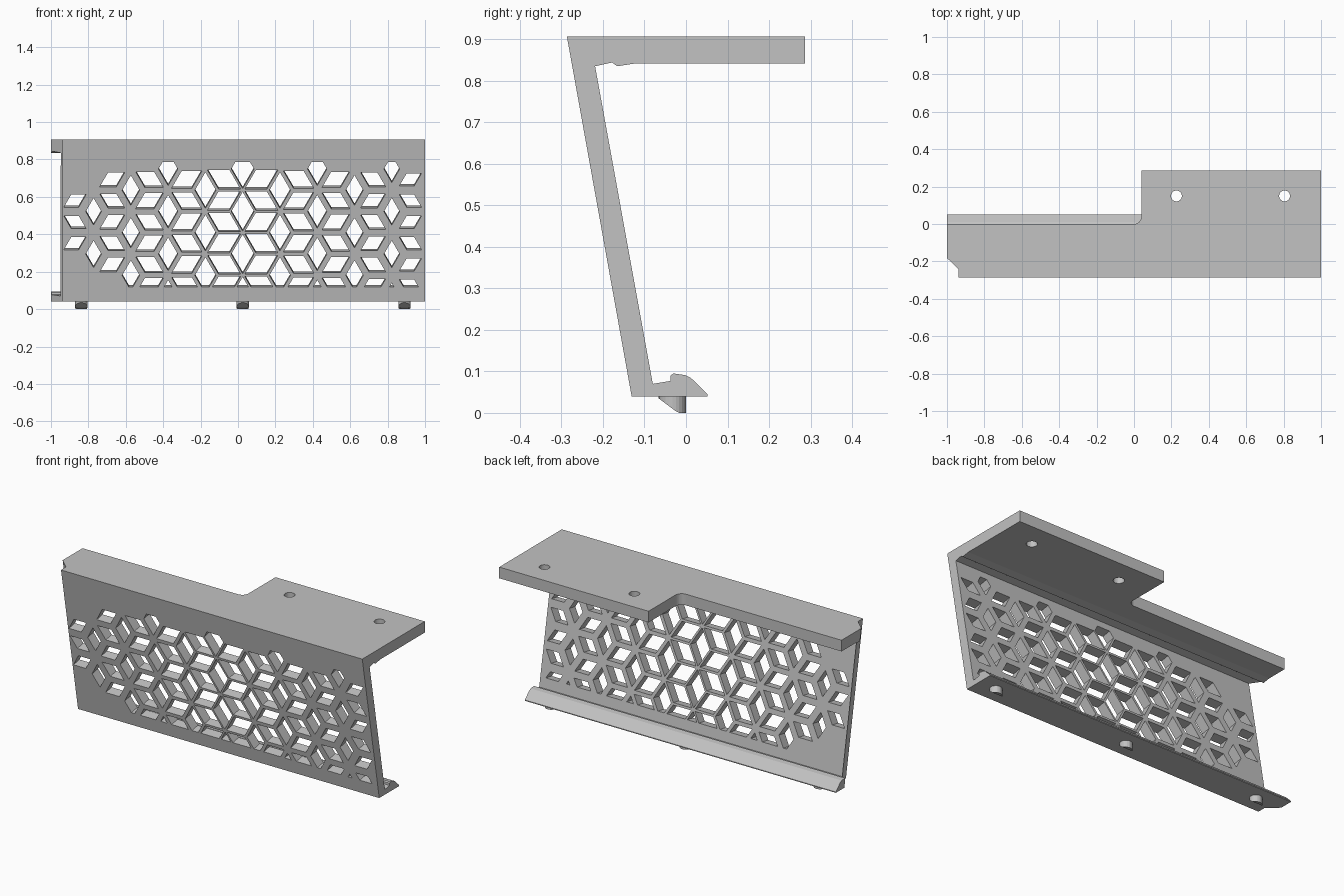
import bpy, bmesh, math
from mathutils import Vector

cube = bpy.data.objects.get("Cube")
if cube:
    bpy.data.objects.remove(cube)

grey = bpy.data.materials.new("matte_grey")
grey.use_nodes = True
grey.diffuse_color = (0.54, 0.54, 0.54, 1)
grey.node_tree.nodes["Principled BSDF"].inputs["Base Color"].default_value = grey.diffuse_color


def prism(bm, start, end):
    """Closed solid between two matching outlines."""
    a = [bm.verts.new(p) for p in start]
    b = [bm.verts.new(p) for p in end]
    faces = [bm.faces.new(a), bm.faces.new(b[::-1])]
    for i in range(len(a)):
        j = (i + 1) % len(a)
        faces.append(bm.faces.new((a[j], a[i], b[i], b[j])))
    bmesh.ops.recalc_face_normals(bm, faces=faces)


def make_object(name, bm):
    mesh = bpy.data.meshes.new(name)
    bm.to_mesh(mesh)
    bm.free()
    mesh.materials.append(grey)
    obj = bpy.data.objects.new(name, mesh)
    bpy.context.collection.objects.link(obj)
    return obj


def cut(target, bm):
    """Subtract a set of solids, changing solver if one gives nothing."""
    cutter = make_object("cutter", bm)
    cutter.hide_render = True
    mod = target.modifiers.new("cut", "BOOLEAN")
    mod.operation = "DIFFERENCE"
    mod.object = cutter
    for solver in ("EXACT", "MANIFOLD"):
        mod.solver = solver
        graph = bpy.context.evaluated_depsgraph_get()
        result = bpy.data.meshes.new_from_object(target.evaluated_get(graph))
        if len(result.polygons) > len(target.data.polygons):
            break
    target.modifiers.remove(mod)
    if result.polygons:
        target.data = result
    bpy.data.objects.remove(cutter)


def ring(cx, cy, r, n=24):
    return [(cx + r * math.cos(math.tau * i / n), cy + r * math.sin(math.tau * i / n))
            for i in range(n)]


TOP, BASE = 0.907, 0.04
SLOPE = -0.156 / (TOP - BASE)


def front_y(z):
    return -0.131 + SLOPE * (z - BASE)


# Bracket: one side profile (y, z) run along x
profile = [(front_y(BASE), BASE), (0.052, BASE), (0.052, 0.045), (0.012, 0.084),
           (-0.002, 0.091), (-0.03, 0.095), (-0.037, 0.09), (-0.037, 0.077),
           (-0.08, 0.07), (-0.219, 0.835), (-0.178, 0.844), (-0.166, 0.835),
           (-0.12, 0.842), (0.287, 0.842), (0.287, TOP), (front_y(TOP), TOP)]
bm = bmesh.new()
prism(bm, [(-1, y, z) for y, z in profile], [(1, y, z) for y, z in profile])
bracket = make_object("bracket", bm)

# Step in the back edge of the top plate, with a rounded inner corner
R = 0.04
step = bmesh.new()
arc = [(R * math.sin(t * math.pi / 16), R - R * math.cos(t * math.pi / 16)) for t in range(9)]
plan = [(-1.1, 0)] + arc + [(R, 0.4), (-1.1, 0.4)]
prism(step, [(x, y, 0.5) for x, y in plan], [(x, y, 1) for x, y in plan])
cut(bracket, step)

# Mitred notch at the end, leaning with the front panel
notch = bmesh.new()
outline = [(-1.1, -0.1), (-0.937, -0.1), (-0.937, 0.045), (-1, 0.105), (-1.1, 0.2)]
prism(notch, [(x, front_y(0) + d, 0) for x, d in outline],
      [(x, front_y(1) + d, 1) for x, d in outline])
cut(bracket, notch)

# Mounting holes
holes = bmesh.new()
for x in (0.227, 0.805):
    prism(holes, [(*p, 0.7) for p in ring(x, 0.15, 0.029)],
          [(*p, 1) for p in ring(x, 0.15, 0.029)])
cut(bracket, holes)

# Rhombus lattice of openings, shrinking away from the middle
COL, ROW = 0.1993, 0.2275
X0, Z0 = 0.025, 0.64
LOW, HIGH = 0.123, 0.79
inward = Vector((0, 1, -SLOPE)).normalized() * 0.045
lattice = bmesh.new()


def clip(points, limit, sign):
    """Keep the part of an outline on one side of a height."""
    kept = []
    for p, q in zip(points, points[1:] + points[:1]):
        dp, dq = sign * (limit - p[1]), sign * (limit - q[1])
        if dp >= 0:
            kept.append(p)
        if dp * dq < 0:
            t = dp / (dp - dq)
            kept.append((p[0] + t * (q[0] - p[0]), limit))
    return kept


def opening(cx, cz, corners):
    k = 0.92 - 0.36 * abs(cx - X0)
    pts = [(cx + k * x, cz + k * z) for x, z in corners]
    pts = clip(clip(pts, HIGH, 1), LOW, -1)
    mid = [Vector((x, front_y(z) + 0.027, z)) for x, z in pts]
    prism(lattice, [p - inward for p in mid], [p + inward for p in mid])


diamond = [(0, ROW / 2), (COL / 3, 0), (0, -ROW / 2), (-COL / 3, 0)]
rising = [(-COL / 2, -ROW / 4), (COL / 6, -ROW / 4), (COL / 2, ROW / 4), (-COL / 6, ROW / 4)]
falling = [(-x, z) for x, z in rising]

for col in range(-4, 5):
    odd = col % 2
    for n in range(4):
        if odd and n == 3 or col == -4 and n in (0, 3):
            continue
        opening(X0 + col * COL, Z0 - n * ROW + (0 if odd else ROW / 2), diamond)

for col in range(-5, 5):
    rows = {-5: range(1, 4), -4: range(0, 5)}.get(col, range(0, 6))
    for n in rows:
        shape = falling if (col + n) % 2 else rising
        opening(X0 + (col + 0.5) * COL, Z0 + ROW / 4 - n * ROW / 2, shape)
cut(bracket, lattice)

# Locating pegs under the lower ledge, sloped at the front
for i, x in enumerate((-0.838, 0.025, 0.89)):
    bm = bmesh.new()
    lower = [(px, py, min(BASE - 0.004, max(0, 0.035 - 0.75 * (py + 0.066))))
             for px, py in ring(x, -0.033, 0.033)]
    prism(bm, lower, [(px, py, BASE + 0.002) for px, py, _ in lower])
    bmesh.ops.triangulate(bm, faces=[f for f in bm.faces if len(f.verts) > 4])
    make_object("peg_%d" % (i + 1), bm)
